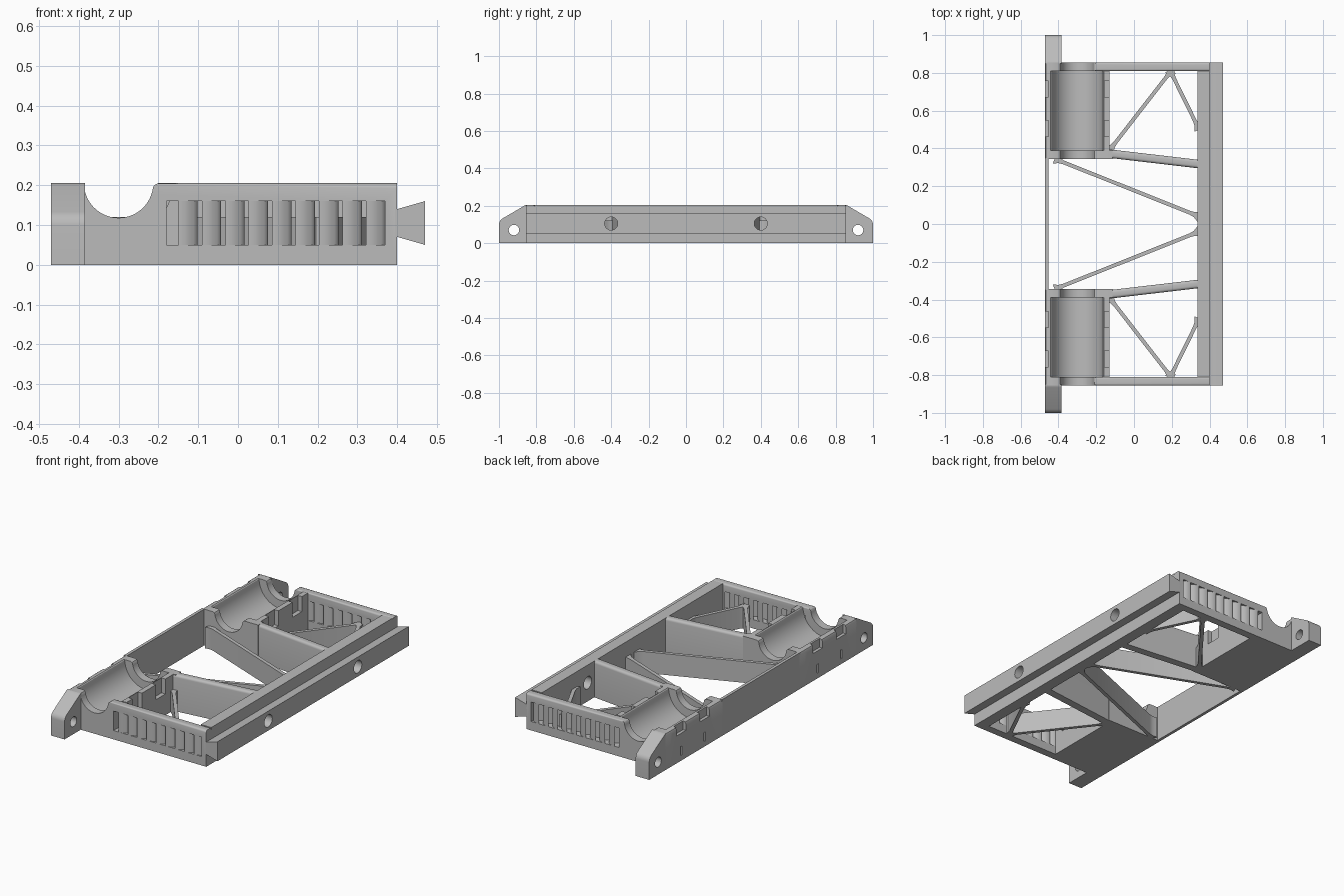
import bpy, bmesh
from math import sin, cos, pi, radians
from mathutils import Vector

cube = bpy.data.objects.get("Cube")
if cube:
    bpy.data.objects.remove(cube, do_unlink=True)

grey = bpy.data.materials.new("plain grey")
grey.use_nodes = True
grey.diffuse_color = (0.5, 0.5, 0.5, 1)
grey.node_tree.nodes["Principled BSDF"].inputs["Base Color"].default_value = (0.5, 0.5, 0.5, 1)

TOP = 0.205
WALL_OUT, WALL_IN = 0.855, 0.81
CRADLE_X = -0.30


def prism(name, pts, axis, lo, hi, round_top=0, min_len=0.3):
    """Extrude a 2D profile along an axis, optionally rounding long top edges."""
    place = {"x": lambda a, b, t: (t, a, b),
             "y": lambda a, b, t: (a, t, b),
             "z": lambda a, b, t: (a, b, t)}[axis]
    bm = bmesh.new()
    ends = [[bm.verts.new(place(a, b, t)) for a, b in pts] for t in (lo, hi)]
    bm.faces.new(ends[0])
    bm.faces.new(ends[1])
    for i in range(len(pts)):
        j = (i + 1) % len(pts)
        bm.faces.new((ends[0][i], ends[0][j], ends[1][j], ends[1][i]))
    bmesh.ops.recalc_face_normals(bm, faces=bm.faces)
    if round_top:
        edges = [e for e in bm.edges if e.calc_length() > min_len
                 and all(v.co.z > TOP - 0.001 for v in e.verts)]
        bmesh.ops.bevel(bm, geom=edges, offset=round_top, segments=4,
                        profile=0.5, affect="EDGES")
    mesh = bpy.data.meshes.new(name)
    bm.to_mesh(mesh)
    bm.free()
    mesh.materials.append(grey)
    ob = bpy.data.objects.new(name, mesh)
    bpy.context.collection.objects.link(ob)
    return ob


def box(name, x, y, z, **kw):
    return prism(name, [(x[0], y[0]), (x[1], y[0]), (x[1], y[1]), (x[0], y[1])],
                 "z", z[0], z[1], **kw)


def circle(a, b, r, n=32):
    return [(a + r * cos(2 * pi * i / n), b + r * sin(2 * pi * i / n)) for i in range(n)]


def cut(ob, cutters):
    for c in cutters:
        c.hide_render = True
        mod = ob.modifiers.new("cut", "BOOLEAN")
        mod.operation, mod.solver, mod.object = "DIFFERENCE", "EXACT", c
        bpy.context.view_layer.objects.active = ob
        bpy.ops.object.modifier_apply(modifier=mod.name)
        bpy.data.objects.remove(c, do_unlink=True)


def finish(ob, mirror=True):
    bpy.ops.object.select_all(action="DESELECT")
    ob.select_set(True)
    bpy.context.view_layer.objects.active = ob
    bpy.ops.object.shade_smooth_by_angle(angle=radians(30))
    if mirror:
        mod = ob.modifiers.new("mirror", "MIRROR")
        mod.use_axis = (False, True, False)
        mod.use_mirror_merge = False


def trough(x_end, r, lip):
    """Upright profile with a half-round saddle and softened lips."""
    first = radians(-7)
    arc = [(CRADLE_X + r * cos(first + (2 * radians(7) - pi) * i / 32 - radians(0)),
            TOP + r * sin(first + (2 * radians(7) - pi) * i / 32)) for i in range(33)]
    return ([(-0.47, 0), (x_end, 0), (x_end, TOP), (CRADLE_X + r + lip, TOP),
             (CRADLE_X + r + lip * 0.3, TOP - 0.004)] + arc +
            [(CRADLE_X - r - lip * 0.3, TOP - 0.004), (CRADLE_X - r - lip, TOP),
             (-0.458, TOP), (-0.466, TOP - 0.004), (-0.47, TOP - 0.012)])


# Long side rail with dovetail and two cross holes
rail = box("side_rail", (0.335, 0.40), (-WALL_IN, WALL_IN), (0, TOP))
dovetail = prism("dovetail", [(0.395, 0.07), (0.40, 0.07), (0.47, 0.05),
                              (0.47, 0.16), (0.40, 0.14), (0.395, 0.14)],
                 "y", -WALL_OUT, WALL_OUT)
for ob in (rail, dovetail):
    cut(ob, [prism("hole_cutter", circle(y, 0.105, 0.035), "x", 0.3, 0.5)
             for y in (-0.4, 0.4)])
    finish(ob, mirror=False)

# Outer end walls with a vent opening
end_wall = prism("end_wall", trough(0.40, 0.087, 0.012), "y", WALL_IN, WALL_OUT,
                 round_top=0.012)
cut(end_wall, [box("vent_cutter", (-0.18, 0.37), (0.8, 0.9), (0.05, 0.16))])
finish(end_wall)

# Curved vent slats
for i in range(9):
    x = -0.142 + 0.059 * i
    bow = [(x + 0.032 * sin(pi * t / 8), WALL_IN + (WALL_OUT - WALL_IN) * t / 8)
           for t in range(9)]
    outline = [(a - 0.008, b) for a, b in bow] + [(a + 0.008, b) for a, b in reversed(bow)]
    finish(prism(f"vent_slat_{i + 1}", outline, "z", 0.045, 0.165))

# Cradles with strap notches and slits
inner_wall = prism("cradle_inner_wall", trough(-0.115, 0.087, 0.012), "y", 0.345, 0.39)
finish(inner_wall)
cradle = prism("cradle", trough(-0.13, 0.135, 0.006), "y", 0.39, WALL_IN)
cutters = []
for y in (0.505, 0.715):
    span = (y - 0.042, y + 0.042)
    cutters += [box("notch_cutter", (-0.155, -0.1), span, (0.12, 0.3)),
                box("notch_cutter", (-0.5, -0.453), span, (0.155, 0.3)),
                box("slit_cutter", (-0.5, -0.458), (y - 0.006, y + 0.006), (0.03, 0.08))]
cut(cradle, cutters)
finish(cradle)

# Thin wall joining the cradles, and slanted inner walls
finish(box("back_wall", (-0.47, -0.453), (-0.35, 0.35), (0, TOP)), mirror=False)
finish(prism("slanted_wall", [(-0.13, 0.35), (0.34, 0.295), (0.34, 0.34), (-0.13, 0.395)],
             "z", 0, TOP, round_top=0.014))

# Mounting ears with bolt holes
corner = [(0.96 + 0.04 * cos(a), 0.098 + 0.04 * sin(a))
          for a in (radians(d) for d in range(0, 61, 10))]
ear = prism("mounting_ear", [(0.85, 0), (1.0, 0)] + corner +
            [(0.865, 0.2), (0.855, TOP), (0.85, TOP)], "x", -0.47, -0.385)
cut(ear, [prism("hole_cutter", circle(0.92, 0.07, 0.028), "x", -0.5, -0.35)])
finish(ear)


def strut(name, start, end, height=0.12):
    """Thin brace, flared where it meets the walls."""
    a, b = Vector(start), Vector(end)
    d = (b - a).normalized()
    n = Vector((-d.y, d.x))
    stations = [(a, 0.028), (a + d * 0.025, 0.014), (a + d * 0.05, 0.01),
                (b - d * 0.05, 0.01), (b - d * 0.025, 0.014), (b, 0.028)]
    pts = [p + n * w for p, w in stations] + [p - n * w for p, w in reversed(stations)]
    finish(prism(name, [tuple(p) for p in pts], "z", 0, height))


# Floor-level braces
strut("bay_strut_long", (-0.13, 0.39), (0.2, 0.815))
strut("bay_strut_short", (0.19, 0.815), (0.345, 0.5))
strut("centre_strut", (-0.42, 0.345), (0.345, 0.04))
